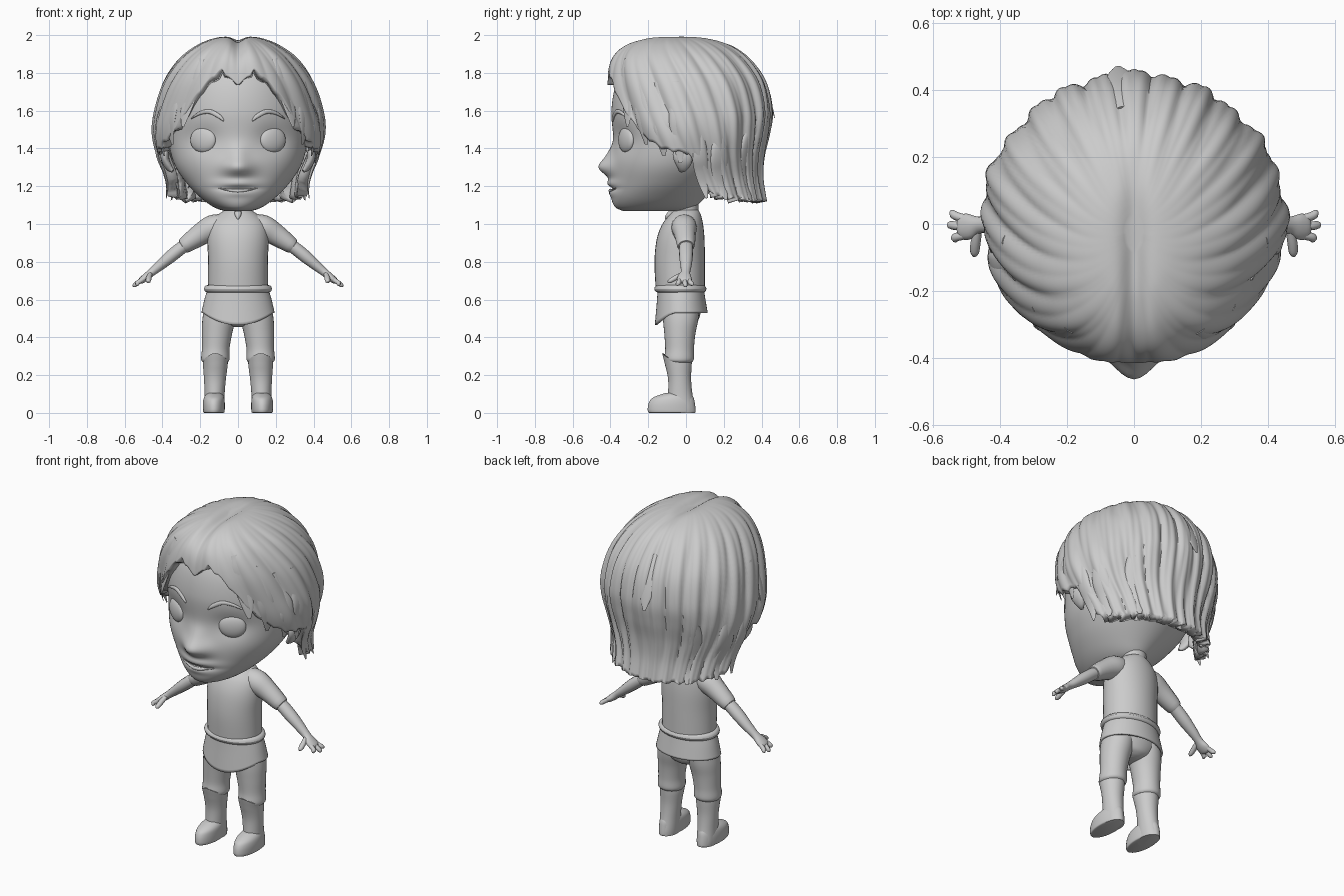
import bpy, bmesh, math
from mathutils import Vector

if "Cube" in bpy.data.objects:
    bpy.data.objects.remove(bpy.data.objects["Cube"])

grey = bpy.data.materials.new("plain_grey")
grey.diffuse_color = (0.6, 0.6, 0.6, 1)
grey.use_nodes = True
grey.node_tree.nodes["Principled BSDF"].inputs["Base Color"].default_value = grey.diffuse_color


def spline(rows, u):
    """Smooth interpolation of table rows at fractional index u."""
    n = len(rows) - 1
    i = min(int(u), n - 1)
    t = u - i
    a, b, c, d = (rows[max(0, min(n, k))] for k in (i - 1, i, i + 1, i + 2))
    return [0.5 * (2 * q + (r - p) * t + (2 * p - 5 * q + 4 * r - s) * t * t
                   + (3 * q - p - 3 * r + s) * t ** 3) for p, q, r, s in zip(a, b, c, d)]


def lerp_table(tab, x):
    for (x0, y0), (x1, y1) in zip(tab, tab[1:]):
        if x <= x1:
            return y0 + (y1 - y0) * (x - x0) / (x1 - x0)
    return tab[-1][1]


def skin(name, rings, cap0=True, cap1=True, mirror=False, angle=50):
    """Join rings of points into a smooth surface."""
    bm = bmesh.new()
    vs = [[bm.verts.new(p) for p in r] for r in rings]
    n = len(vs[0])
    for a, b in zip(vs, vs[1:]):
        for j in range(n):
            k = (j + 1) % n
            bm.faces.new((a[j], b[j], b[k], a[k]))
    if cap0:
        bm.faces.new(vs[0])
    if cap1:
        bm.faces.new(vs[-1][::-1])
    if cap0 and cap1:
        bmesh.ops.recalc_face_normals(bm, faces=bm.faces)
    me = bpy.data.meshes.new(name)
    bm.to_mesh(me)
    bm.free()
    ob = bpy.data.objects.new(name, me)
    bpy.context.collection.objects.link(ob)
    me.materials.append(grey)
    bpy.context.view_layer.objects.active = ob
    bpy.ops.object.select_all(action='DESELECT')
    ob.select_set(True)
    bpy.ops.object.shade_smooth_by_angle(angle=math.radians(angle))
    if mirror:
        ob.modifiers.new("mirror", 'MIRROR')
    return ob


def loft(name, rows, steps=5, n=32, shape=None, **kw):
    """Stack of ellipses; rows are (z, centre x, radius x, front y, back y)."""
    rings = []
    for i in range((len(rows) - 1) * steps + 1):
        z, cx, rx, yf, yb = spline(rows, i / steps)
        ring = []
        for j in range(n):
            a = 2 * math.pi * j / n
            p = Vector((cx + rx * math.sin(a), (yf + yb) / 2 - (yb - yf) / 2 * math.cos(a), z))
            ring.append(shape(p) if shape else p)
        rings.append(ring)
    return skin(name, rings, **kw)


def tube(name, rows, side=(0, 1, 0), steps=4, n=16, **kw):
    """Sweep along a path; rows are (x, y, z, half width along side, half height)."""
    rings = []
    count = (len(rows) - 1) * steps
    pts = [spline(rows, i / steps) for i in range(count + 1)]
    for i, p in enumerate(pts):
        t = Vector(pts[min(i + 1, count)][:3]) - Vector(pts[max(i - 1, 0)][:3])
        up = t.cross(Vector(side)).normalized()
        s = up.cross(t).normalized()
        rings.append([Vector(p[:3]) + s * p[3] * math.cos(a) + up * p[4] * math.sin(a)
                      for a in [math.tau * j / n for j in range(n)]])
    return skin(name, rings, **kw)


def bump(x, z, cx, cz, sx, sz):
    return math.exp(-((x - cx) / sx) ** 2 - ((z - cz) / sz) ** 2)


# Head with nose, lips, chin and eye sockets raised out of the surface
def face(p):
    if p.y < -0.1:
        x, z = abs(p.x), p.z
        p.y -= 0.07 * bump(x, z, 0, 1.3, 0.08, 0.05) + 0.022 * bump(x, z, 0, 1.37, 0.05, 0.05)
        p.y -= 0.022 * bump(x, z, 0, 1.215, 0.10, 0.022) + 0.012 * bump(x, z, 0, 1.165, 0.08, 0.02)
        p.y += 0.025 * bump(x, z, 0.185, 1.445, 0.09, 0.07) + 0.014 * bump(x, z, 0, 1.188, 0.09, 0.008)
    return p


head = loft("head", [(1.92, 0, .05, -.12, .05), (1.90, 0, .18, -.22, .18), (1.84, 0, .27, -.31, .26),
                     (1.74, 0, .345, -.37, .33), (1.6, 0, .375, -.395, .355), (1.45, 0, .37, -.385, .33),
                     (1.32, 0, .338, -.39, .25), (1.22, 0, .275, -.39, .17), (1.14, 0, .198, -.395, .10),
                     (1.09, 0, .13, -.375, .05), (1.068, 0, .07, -.33, 0)], steps=10, n=112, shape=face)
bpy.context.view_layer.update()


def on_face(x, z, lift=0.0):
    return head.ray_cast((x, -2, z), (0, 1, 0))[1].y - lift


# Eyes tilted to follow the face
ey = on_face(.185, 1.445)


def tilt(p):
    p.y += .45 * (p.x - .185)
    return p


loft("eyes", [(1.445 + .067 * math.cos(a), .185, .067 * math.sin(a) + .0005,
               ey - .004 - .03 * math.sin(a), ey - .004 + .03 * math.sin(a))
              for a in [math.pi * k / 10 for k in range(11)]], steps=2, shape=tilt, mirror=True)
# Brows, lip and ears
tube("eyebrows", [(x, on_face(x, z, .002), z, .008, w) for x, z, w in
                  [(.075, 1.545, .004), (.10, 1.57, .011), (.15, 1.595, .012), (.20, 1.587, .009),
                   (.245, 1.56, .003)]], mirror=True)
tube("lower_lip", [(x, on_face(x, 1.176 + 1.4 * x * x), 1.176 + 1.4 * x * x, .008, .002 + .008 * (1 - abs(x) / .1))
                   for x in (-.1, -.07, -.035, 0, .035, .07, .1)])
tube("ears", [(.36, -.02, 1.40, .012, .03), (.385, -.02, 1.385, .022, .05), (.385, -.015, 1.34, .022, .05),
              (.365, -.02, 1.30, .018, .032), (.345, -.03, 1.28, .008, .01)], side=(1, 0, 0), mirror=True)

# Hair shell: ellipse table from crown to hem, hem height set by direction
HAIR = [(1.995, .02, -.08, .02), (1.985, .12, -.22, .12), (1.945, .22, -.33, .24), (1.87, .315, -.40, .34),
        (1.75, .395, -.425, .42), (1.6, .44, -.415, .45), (1.48, .45, -.40, .435), (1.36, .425, -.37, .41),
        (1.24, .385, -.33, .405), (1.12, .375, -.3, .425)]
HEM = [(0, 1.755), (6, 1.77), (14, 1.815), (22, 1.77), (31, 1.685), (42, 1.56), (54, 1.46), (70, 1.395),
       (90, 1.37), (95, 1.27), (101, 1.165), (115, 1.135), (180, 1.115)]


def lobe(x):
    """Rounded clump with a crease between neighbours."""
    return abs(math.sin(math.pi * x))


def turn(az):
    return abs((math.degrees(az) + 180) % 360 - 180)


def hair_point(az, u):
    deg = turn(az)
    z, rx, yf, yb = spline(HAIR, u)
    flow = deg / 360 - .018 * u * math.sin(math.radians(deg))
    k = min(1, u / 3)
    strand = .6 * lobe(flow * 17) + .25 * lobe(flow * 37 + .15 * u) + .15 * math.sin(flow * 50 + u + az)
    r = 1 + k * .07 * (strand - .5)
    x = rx * math.sin(az) * r
    y = (yf + yb) / 2 - (yb - yf) / 2 * math.cos(az) * r
    # Centre parting
    w = max(0, min(1, (.25 - y) / .3)) * max(0, min(1, (z - 1.7) / .1))
    z -= w * .03 * math.exp(-(x / .035) ** 2)
    return Vector((x, y, z))


def hem_u(az):
    target = lerp_table(HEM, turn(az)) + .014 * (lobe(turn(az) / 360 * 37) - .5)
    lo, hi = 0, len(HAIR) - 1
    for _ in range(20):
        mid = (lo + hi) / 2
        lo, hi = (mid, hi) if spline(HAIR, mid)[0] > target else (lo, mid)
    return lo


N, ROWS = 288, 44
angles = [2 * math.pi * (j + .5) / N for j in range(N)]
ends = [hem_u(a) for a in angles]
hair = skin("hair", [[hair_point(a, e * i / ROWS) for a, e in zip(angles, ends)] for i in range(ROWS + 1)],
            cap1=False)
thick = hair.modifiers.new("thickness", 'SOLIDIFY')
thick.thickness, thick.offset = .06, -1


# Loose locks: fringe, side locks over the ears, flicked ends at the nape and a tuft at the back
def lock(name, deg, u0, u1, w, out=0.0):
    a = math.radians(deg)
    rows = []
    for k in range(6):
        t = k / 5
        p = hair_point(a, u0 + (u1 - u0) * t)
        o = Vector((math.sin(a), -math.cos(a), 0)) * (out * t ** 2 - .018 * (1 - t) - .004)
        rows.append((*(p + o), w * (math.sin(math.pi * (.2 + .75 * t)) + .02), .02 * (1.05 - t)))
    tube(name, rows, side=(math.cos(a), math.sin(a), 0), n=14)


for s, tag in ((1, "right"), (-1, "left")):
    for part, deg, u0, u1, w, out in (("fringe_lock", 40, 3, 5.7, .05, 0), ("brow_lock", 54, 3.6, 6.5, .05, 0),
                                      ("temple_lock", 69, 4, 7, .05, -.005), ("ear_lock", 82, 4, 7.3, .05, -.005),
                                      ("nape_lock", 98, 6, 8.8, .04, .015), ("nape_flick", 114, 6, 8.9, .05, .015),
                                      ("rear_flick", 140, 6, 8.95, .05, .015)):
        lock(f"{tag}_{part}", s * deg % 360, u0, u1, w, out)
lock("back_tuft", 186, 3.3, 5.3, .045, .03)

# Neck, shirt with sleeves, and belt
loft("neck", [(1.15, 0, .075, -.08, .07), (1.07, 0, .068, -.065, .065), (1.0, 0, .08, -.07, .07)])
loft("shirt", [(1.075, 0, .065, -.06, .065), (1.05, 0, .105, -.085, .078), (1.0, 0, .15, -.125, .09),
               (.92, 0, .162, -.155, .098), (.8, 0, .158, -.167, .10), (.65, 0, .158, -.16, .10)])
loft("collar_notch", [(1.065, 0, .018, -.095, -.06), (1.045, 0, .016, -.108, -.07), (1.025, 0, .004, -.112, -.09)])
tube("sleeves", [(.05, -.01, 1.003, .055, .05), (.13, -.01, .982, .068, .067), (.2, -.005, .943, .057, .058),
                 (.285, 0, .885, .046, .042), (.287, 0, .884, .03, .03)], mirror=True)
tube("arms", [(.25, 0, .905, .034, .032), (.3, 0, .873, .037, .034), (.36, 0, .825, .036, .033),
              (.42, 0, .775, .029, .026), (.46, -.003, .742, .025, .021), (.49, -.008, .717, .038, .02),
              (.515, -.008, .698, .036, .016), (.525, -.008, .69, .015, .008)], mirror=True)
# Fingers and thumb
for name, y0, y1, x1, z1 in (("front_finger", -.033, -.045, .54, .675), ("middle_finger", -.008, -.003, .555, .668),
                             ("back_finger", .015, .032, .548, .675)):
    tube(name, [(.5, y0, .708, .012, .012), (.53, (y0 + y1) / 2, .69, .013, .013),
                (x1 - .006, y1, z1 + .006, .011, .011), (x1, y1, z1, .003, .003)], n=10, mirror=True)
tube("thumb", [(.465, -.02, .735, .012, .012), (.472, -.055, .715, .015, .014),
               (.475, -.085, .698, .013, .012), (.476, -.097, .692, .004, .004)], side=(1, 0, 0), n=10, mirror=True)
belt = [[((.160 + .02 * math.cos(b)) * math.sin(a), -.03 - (.118 + .02 * math.cos(b)) * math.cos(a),
          .657 + .02 * math.sin(b)) for a in [math.tau * j / 48 for j in range(48)]]
        for b in [math.tau * k / 12 for k in range(13)]]
skin("belt", belt, cap0=False, cap1=False)


# Tunic skirt with a hem dipping at the front
def dip(p):
    if p.y < -.06:
        p.z -= .065 * ((.64 - p.z) / .11) * ((-.06 - p.y) / .105) ** 1.5
    return p


skirt = loft("tunic_skirt", [(.65, 0, .163, -.15, .095), (.6, 0, .178, -.155, .103), (.53, 0, .194, -.165, .115)],
             n=48, shape=dip, cap0=False, cap1=False)
skirt.modifiers.new("thickness", 'SOLIDIFY').thickness = .012

# Trousers, boots and feet
loft("hips", [(.64, 0, .15, -.13, .08), (.55, 0, .165, -.13, .08), (.49, 0, .12, -.115, .065),
              (.465, 0, .065, -.09, .04), (.455, 0, .03, -.06, .01)])
loft("trouser_legs", [(.6, .085, .085, -.125, .075), (.5, .1, .088, -.122, .066), (.42, .111, .08, -.115, .05),
                      (.34, .118, .073, -.11, .042), (.285, .12, .075, -.115, .042), (.268, .12, .066, -.10, .03)],
     mirror=True)


def cuff(p):
    if p.z > .25 and p.y < -.07:
        p.z += .03 * ((-.07 - p.y) / .055) ** 2 * (p.z - .25) / .035
    return p


loft("boots", [(.285, .12, .066, -.126, .032), (.25, .12, .065, -.11, .03), (.18, .122, .058, -.095, .027),
               (.1, .124, .053, -.095, .034), (.03, .126, .052, -.1, .047), (0, .126, .05, -.1, .048)],
     shape=cuff, mirror=True)
loft("feet", [(.105, .125, .035, -.11, .02), (.092, .126, .048, -.15, .034), (.075, .127, .055, -.183, .042),
              (.05, .128, .058, -.198, .047), (.02, .128, .058, -.203, .051), (.004, .128, .056, -.2, .051),
              (0, .128, .05, -.195, .046)], mirror=True)
